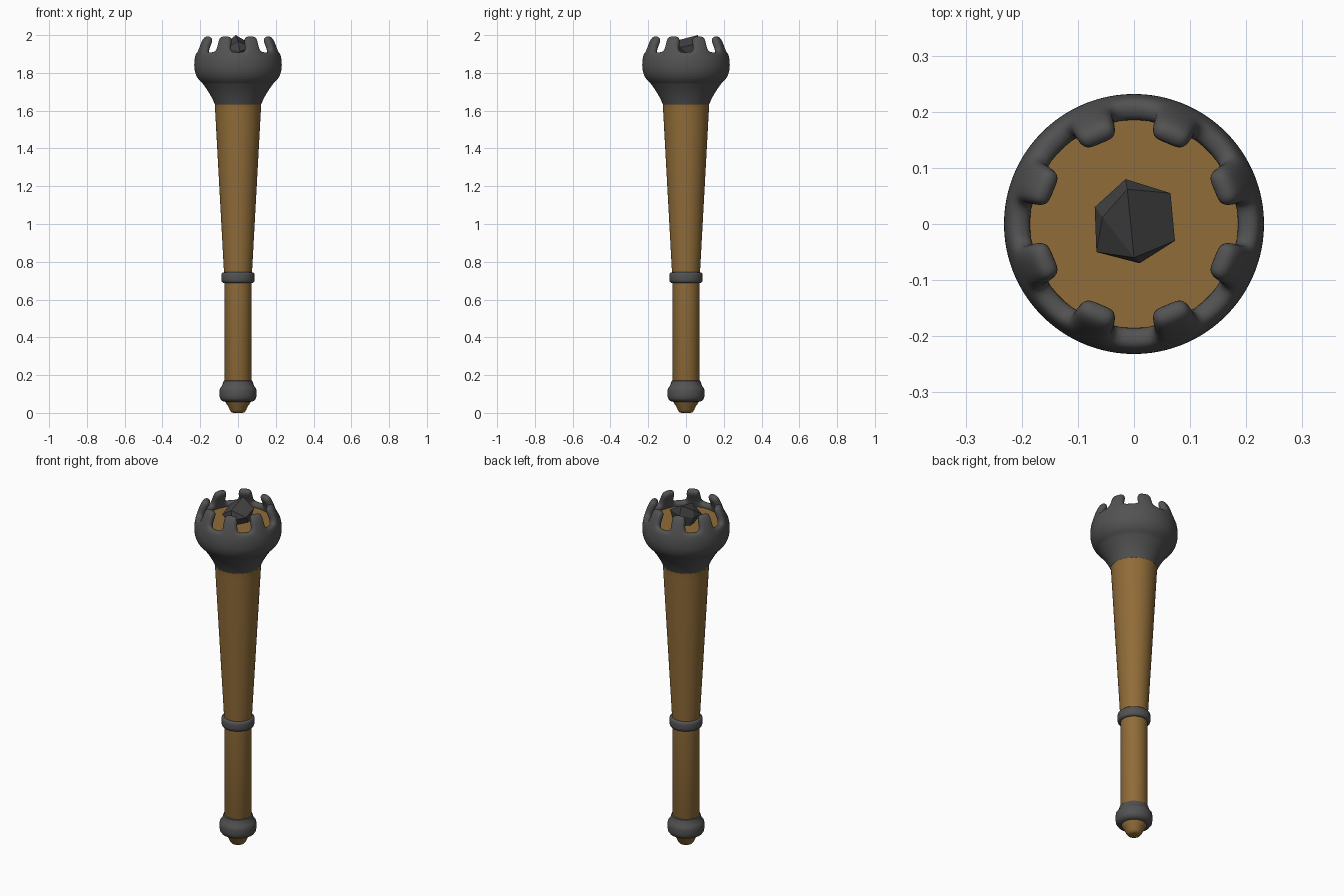
import bpy, bmesh, math
from mathutils import Vector

if "Cube" in bpy.data.objects:
    bpy.data.objects.remove(bpy.data.objects["Cube"])


def material(name, rgb):
    m = bpy.data.materials.new(name)
    m.diffuse_color = (*rgb, 1)
    m.use_nodes = True
    m.node_tree.nodes["Principled BSDF"].inputs["Base Color"].default_value = m.diffuse_color
    return m


WOOD = material("wood", (0.28, 0.15, 0.04))
IRON = material("dark iron", (0.085, 0.085, 0.085))
COAL = material("coal", (0.055, 0.055, 0.055))


def finish(bm, name, mat, smooth=True):
    bmesh.ops.remove_doubles(bm, verts=bm.verts, dist=1e-5)
    me = bpy.data.meshes.new(name)
    bm.to_mesh(me)
    bm.free()
    me.materials.append(mat)
    ob = bpy.data.objects.new(name, me)
    bpy.context.collection.objects.link(ob)
    for p in me.polygons:
        p.use_smooth = smooth
    return ob


def lathe(profile, segs, keep=lambda column, row: True):
    """Revolve (radius, z) points, listed upwards, around z."""
    bm = bmesh.new()
    rings = [[bm.verts.new((r * math.cos(2 * math.pi * i / segs),
                            r * math.sin(2 * math.pi * i / segs), z))
              for i in range(segs)] for r, z in profile]
    for row in range(len(rings) - 1):
        a, b = rings[row], rings[row + 1]
        for i in range(segs):
            if keep(i, row):
                j = (i + 1) % segs
                bm.faces.new((a[i], a[j], b[j], b[i]))
    bmesh.ops.delete(bm, geom=[v for v in bm.verts if not v.link_faces],
                     context='VERTS')
    return bm, rings


def turned(name, profile, mat, capped=False):
    bm, rings = lathe(profile, 64)
    if capped:
        bm.faces.new(rings[0][::-1])
        bm.faces.new(rings[-1])
    ob = finish(bm, name, mat)
    bpy.context.view_layer.objects.active = ob
    ob.select_set(True)
    bpy.ops.object.shade_smooth_by_angle(angle=math.radians(40))
    ob.select_set(False)
    return ob


# Wooden shaft: rounded foot, straight grip, taper, and the floor of the cup
turned("wooden_shaft", [
    (0.025, 0.0), (0.035, 0.004), (0.043, 0.015), (0.052, 0.035), (0.064, 0.052),
    (0.072, 0.07), (0.072, 0.70), (0.074, 0.74), (0.121, 1.60), (0.122, 1.64),
    (0.135, 1.70), (0.165, 1.75), (0.19, 1.80), (0.194, 1.885)], WOOD, True)

# Pommel band near the foot
turned("pommel", [
    (0.060, 0.058), (0.076, 0.060), (0.088, 0.066), (0.096, 0.078), (0.098, 0.095),
    (0.098, 0.115), (0.096, 0.128), (0.088, 0.139), (0.082, 0.150), (0.077, 0.168),
    (0.070, 0.172)], IRON)

# Collar above the grip
turned("collar", [
    (0.070, 0.688), (0.080, 0.689), (0.086, 0.695), (0.088, 0.705), (0.088, 0.729),
    (0.086, 0.738), (0.080, 0.744), (0.070, 0.745)], IRON)

# Crown: flared cup with eight prongs, the gaps left out of the top rows
crown_profile = [
    (0.121, 1.627), (0.124, 1.635), (0.137, 1.665), (0.160, 1.705), (0.184, 1.738),
    (0.190, 1.746), (0.212, 1.765), (0.230, 1.80), (0.2345, 1.84), (0.231, 1.88),
    (0.222, 1.915), (0.207, 1.96), (0.184, 2.002)]
bm, _ = lathe(crown_profile, 32,
              lambda col, row: row < 10 or col % 4 in (1, 2))
crown = finish(bm, "pronged_crown", IRON)
solid = crown.modifiers.new("wall", 'SOLIDIFY')
solid.thickness = 0.042
solid.offset = -1
sub = crown.modifiers.new("rounding", 'SUBSURF')
sub.levels = sub.render_levels = 2

# Faceted lump of coal sitting in the cup
bm = bmesh.new()
for p in [(-0.012, 0.062, 2.0), (0, -0.06, 1.968), (0.065, 0.055, 1.955),
          (0.073, -0.03, 1.935), (-0.056, 0.012, 1.965), (-0.015, 0.08, 1.95),
          (0.01, -0.07, 1.915), (-0.067, -0.05, 1.925), (-0.07, 0.03, 1.93),
          (0.045, 0.04, 1.86), (-0.04, 0.04, 1.86), (0, -0.045, 1.86)]:
    bm.verts.new(Vector(p))
bmesh.ops.convex_hull(bm, input=bm.verts)
finish(bm, "coal", COAL, False)
